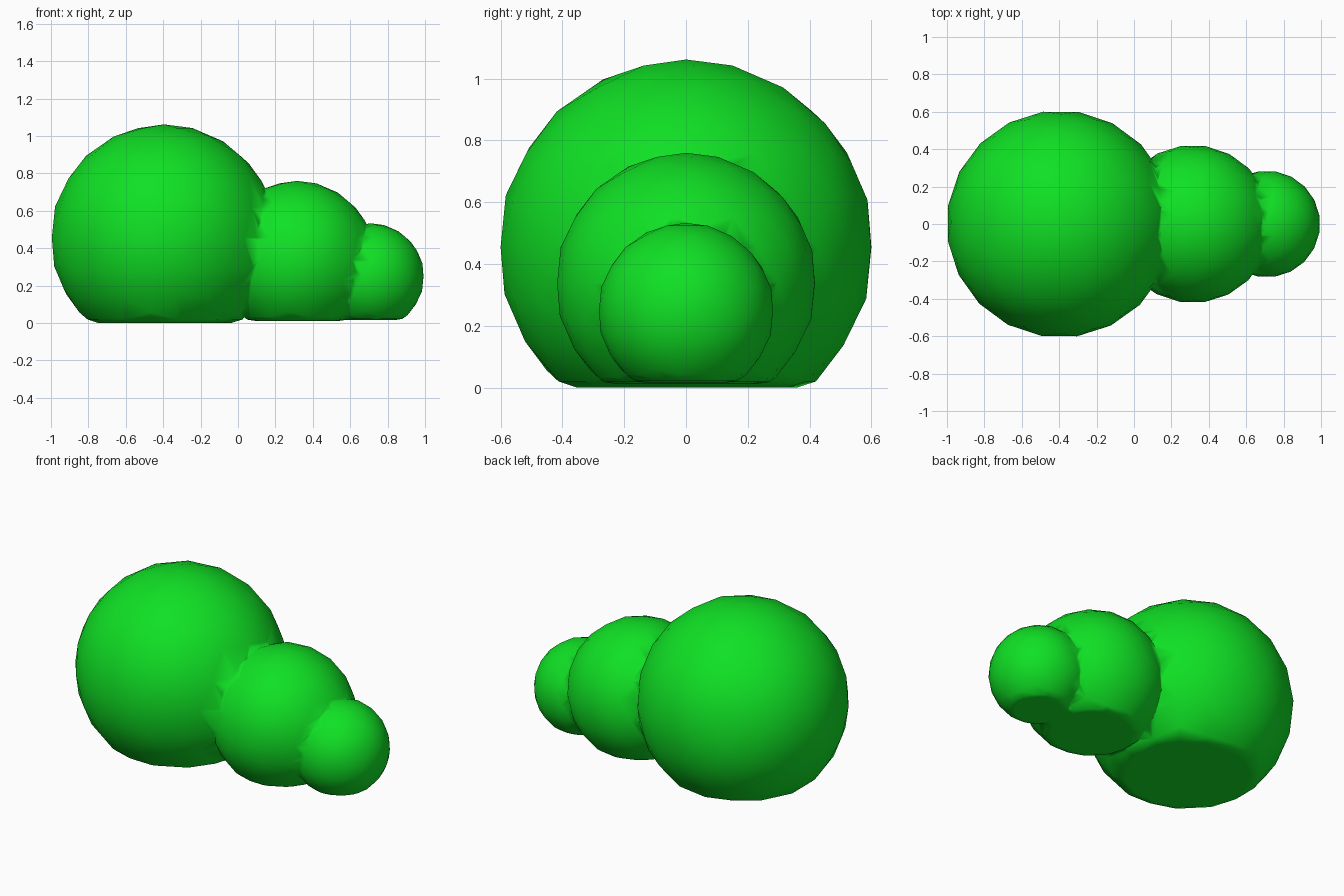
import bpy, bmesh
from mathutils import Matrix, Vector

if "Cube" in bpy.data.objects:
    bpy.data.objects.remove(bpy.data.objects["Cube"])

green = bpy.data.materials.new("green")
green.diffuse_color = (0.005, 0.75, 0.018, 1)
green.use_nodes = True
green.node_tree.nodes["Principled BSDF"].inputs["Base Color"].default_value = green.diffuse_color


def blob(name, x, z, radius, rim, base, inset):
    """Faceted ball cut flat underneath, with a slightly softened rim."""
    bm = bmesh.new()
    bmesh.ops.create_icosphere(bm, subdivisions=3, radius=radius,
                               matrix=Matrix.Translation((x, 0, z)) @ Matrix.Rotation(0.15, 4, 'Z'))
    bmesh.ops.bisect_plane(bm, geom=bm.verts[:] + bm.edges[:] + bm.faces[:],
                           plane_co=(0, 0, rim), plane_no=(0, 0, -1), clear_outer=True)
    bmesh.ops.remove_doubles(bm, verts=bm.verts[:], dist=radius * 0.03)
    open_edges = [e for e in bm.edges if e.is_boundary]
    cap = bmesh.ops.contextual_create(bm, geom=open_edges)["faces"]
    bmesh.ops.inset_region(bm, faces=cap, thickness=inset, use_even_offset=True)
    for v in cap[0].verts:
        v.co.z = base
    bmesh.ops.recalc_face_normals(bm, faces=bm.faces[:])
    mesh = bpy.data.meshes.new(name)
    bm.to_mesh(mesh)
    bm.free()
    mesh.materials.append(green)
    obj = bpy.data.objects.new(name, mesh)
    bpy.context.collection.objects.link(obj)
    return obj


# Three balls shrinking towards +x
body = blob("body", -0.395, 0.455, 0.607, 0.02, 0.0, 0.06)
others = [blob("middle_ball", 0.315, 0.338, 0.422, 0.018, 0.012, 0.04),
          blob("small_ball", 0.71, 0.248, 0.285, 0.022, 0.017, 0.03)]

# Fuse them into one skin
bpy.context.view_layer.objects.active = body
for other in others:
    mod = body.modifiers.new("union", 'BOOLEAN')
    mod.operation = 'UNION'
    mod.solver = 'EXACT'
    mod.object = other
    bpy.ops.object.modifier_apply(modifier=mod.name)
    bpy.data.objects.remove(other)

# Clean the seams, then shade smooth with area-weighted normals
bm = bmesh.new()
bm.from_mesh(body.data)
bmesh.ops.remove_doubles(bm, verts=bm.verts[:], dist=0.008)
for f in bm.faces:
    f.smooth = True
bm.to_mesh(body.data)
bm.free()
body.modifiers.new("soft_shading", 'WEIGHTED_NORMAL')
